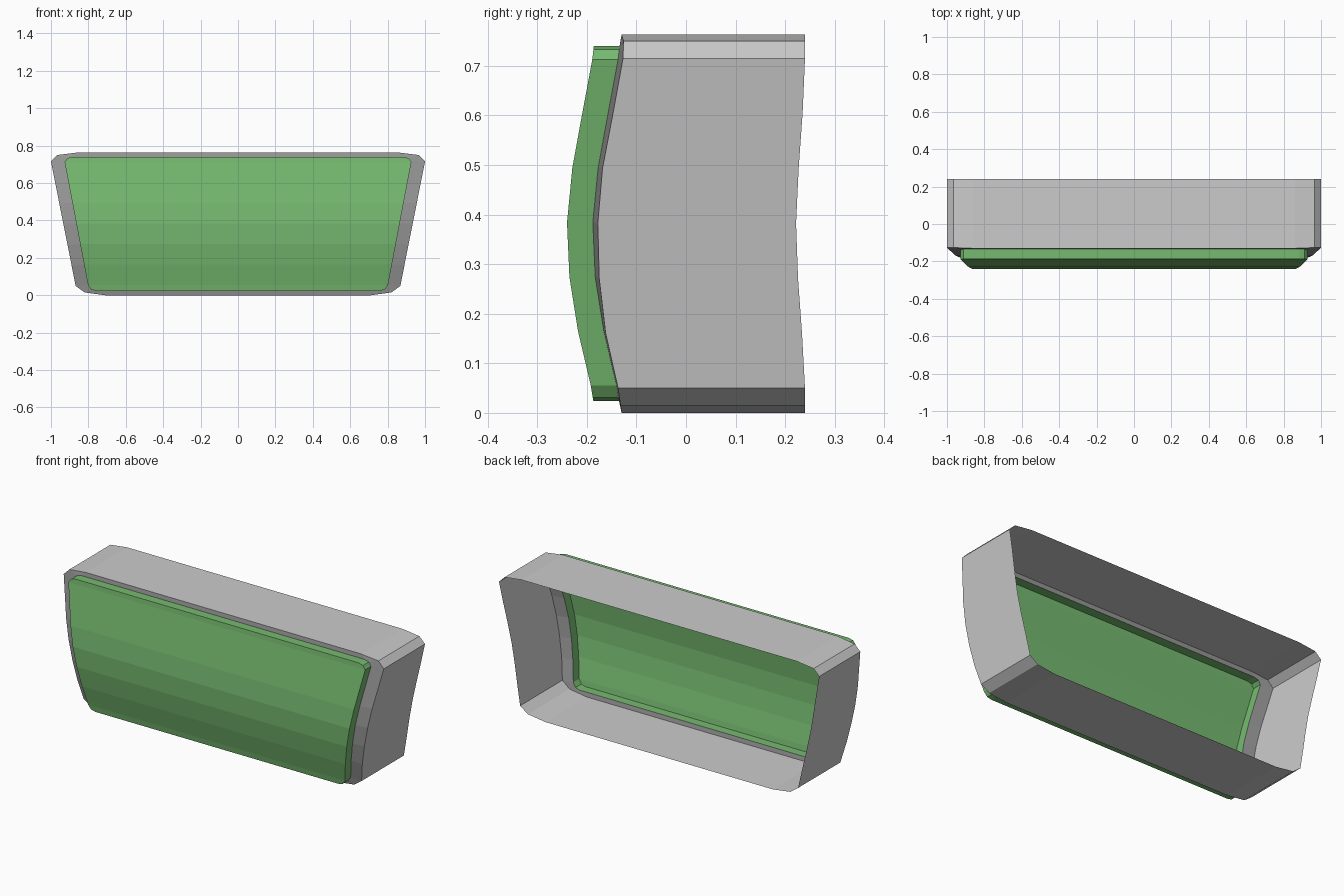
import bpy

if "Cube" in bpy.data.objects:
    bpy.data.objects.remove(bpy.data.objects["Cube"])


def material(name, rgb):
    m = bpy.data.materials.new(name)
    m.diffuse_color = (*rgb, 1)
    m.use_nodes = True
    m.node_tree.nodes["Principled BSDF"].inputs["Base Color"].default_value = m.diffuse_color
    return m


def lerp_table(table, z):
    """Piecewise-linear depth at height z."""
    if z <= table[0][0]:
        return table[0][1]
    for (z0, y0), (z1, y1) in zip(table, table[1:]):
        if z <= z1:
            return y0 + (y1 - y0) * (z - z0) / (z1 - z0)
    return table[-1][1]


def half_outline(bottom, top, cuts=6):
    """Right half of a rounded trapezium, with the slanted side subdivided."""
    (x0, z0), (x1, z1) = bottom[-1], top[0]
    side = [(x0 + (x1 - x0) * k / cuts, z0 + (z1 - z0) * k / cuts)
            for k in range(1, cuts)]
    return bottom + side + top


def ring(half, depth, shift=0.0):
    """Closed loop, anticlockwise from the front, lying on a depth curve."""
    right = [(x, lerp_table(depth, z) + shift, z) for x, z in half]
    return right + [(-x, y, z) for x, y, z in reversed(right)]


def make(name, verts, faces, mat=None):
    me = bpy.data.meshes.new(name)
    me.from_pydata(verts, [], faces)
    ob = bpy.data.objects.new(name, me)
    bpy.context.collection.objects.link(ob)
    if mat:
        me.materials.append(mat)
    return ob


def bridge(n):
    return [(i, n + i, n + (i + 1) % n, (i + 1) % n) for i in range(n)]


# Outlines (x, z)
outer = half_outline([(0.71, 0), (0.82, 0.015), (0.868, 0.05)],
                     [(1.0, 0.715), (0.965, 0.75), (0.86, 0.763)])
inner = half_outline([(0.76, 0.024), (0.785, 0.031), (0.802, 0.055)],
                     [(0.927, 0.713), (0.912, 0.733), (0.885, 0.74)])

# Depth curves (z, y)
shell_front = [(0, -0.13), (0.05, -0.137), (0.16, -0.162), (0.27, -0.175),
               (0.38, -0.178), (0.49, -0.169), (0.60, -0.148),
               (0.715, -0.127), (0.75, -0.126), (0.763, -0.13)]
shell_back = [(0.05, 0.24), (0.16, 0.234), (0.27, 0.226), (0.383, 0.222),
              (0.49, 0.227), (0.60, 0.235), (0.715, 0.24)]
panel_front = [(0.024, -0.187), (0.055, -0.192), (0.16, -0.217),
               (0.27, -0.235), (0.384, -0.24), (0.49, -0.23),
               (0.60, -0.21), (0.713, -0.189), (0.74, -0.186)]

front_edge = ring(outer, shell_front)
back_edge = ring(outer, shell_back)
panel_edge = ring(inner, panel_front)
panel_base = ring(inner, panel_front, 0.052)
n = len(front_edge)

dark = material("dark_grey", (0.31, 0.31, 0.31))
green = material("green", (0.18, 0.49, 0.16))

# Open-backed casing and its front rim
make("casing", front_edge + back_edge, bridge(n))
make("rim", panel_base + front_edge, bridge(n), dark)

# Bulging front panel: side wall plus horizontal strips
strips = [(n - 1 - i, i, i + 1, n - 2 - i) for i in range(n // 2 - 1)]
make("front_panel", panel_edge + panel_base, bridge(n) + strips, green)
